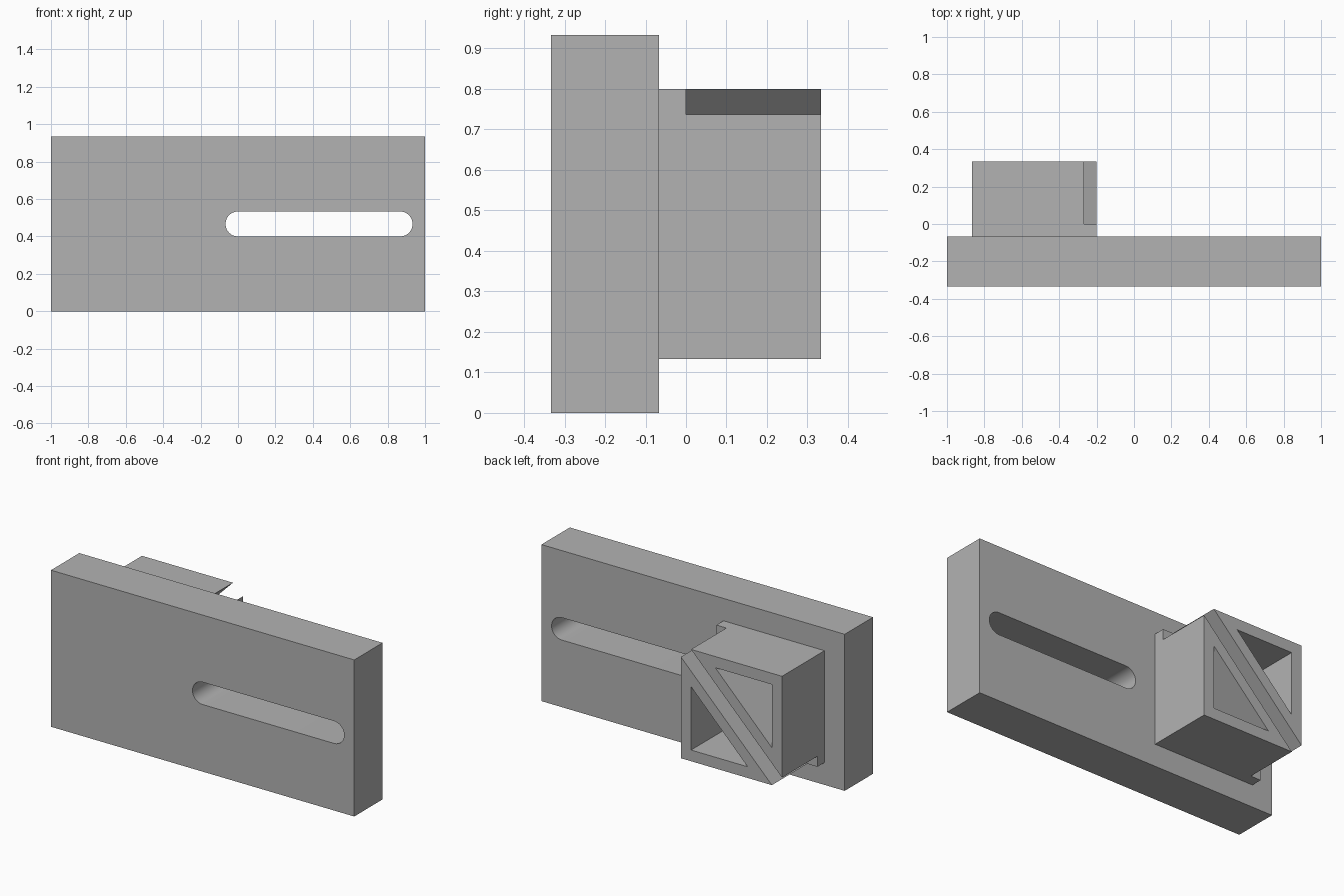
import bpy
import bmesh
import math

old = bpy.data.objects.get("Cube")
if old:
    bpy.data.objects.remove(old, do_unlink=True)

grey = bpy.data.materials.new("plain_grey")
grey.use_nodes = True
GREY = (0.45, 0.45, 0.45, 1)
grey.diffuse_color = GREY
grey.node_tree.nodes["Principled BSDF"].inputs["Base Color"].default_value = GREY


def prism(name, outline, y0, y1):
    """Extrude an (x, z) outline from y0 to y1."""
    bm = bmesh.new()
    face = bm.faces.new([bm.verts.new((x, y0, z)) for x, z in outline])
    new = bmesh.ops.extrude_face_region(bm, geom=[face])["geom"]
    moved = [v for v in new if isinstance(v, bmesh.types.BMVert)]
    bmesh.ops.translate(bm, verts=moved, vec=(0, y1 - y0, 0))
    bmesh.ops.recalc_face_normals(bm, faces=bm.faces)
    mesh = bpy.data.meshes.new(name)
    bm.to_mesh(mesh)
    bm.free()
    mesh.materials.append(grey)
    obj = bpy.data.objects.new(name, mesh)
    bpy.context.collection.objects.link(obj)
    return obj


def rect(x0, x1, z0, z1):
    return [(x0, z0), (x1, z0), (x1, z1), (x0, z1)]


def carve(obj, cutters):
    """Cut the cutters out of obj, then bake the result and remove them."""
    for cutter in cutters:
        cutter.hide_render = True
        mod = obj.modifiers.new(cutter.name, "BOOLEAN")
        mod.operation = "DIFFERENCE"
        mod.solver = "EXACT"
        mod.object = cutter
    graph = bpy.context.evaluated_depsgraph_get()
    baked = bpy.data.meshes.new_from_object(obj.evaluated_get(graph))
    obj.modifiers.clear()
    obj.data = baked
    for cutter in cutters:
        bpy.data.objects.remove(cutter, do_unlink=True)


# Upright plate with a long round-ended slot
FRONT, PLATE_BACK, BLOCK_BACK = -1 / 3, -1 / 15, 1 / 3
plate = prism("upright_plate", rect(-1, 1, 0, 14 / 15), FRONT, PLATE_BACK)
RADIUS, SLOT_Z, STEPS = 1 / 15, 7 / 15, 24
slot = []
for centre, start in ((13 / 15, -math.pi / 2), (0, math.pi / 2)):
    for i in range(STEPS + 1):
        a = start + math.pi * i / STEPS
        slot.append((centre + RADIUS * math.cos(a), SLOT_Z + RADIUS * math.sin(a)))
carve(plate, [prism("slot_cutter", slot, FRONT - 0.1, PLATE_BACK + 0.1)])

# Square block on the back of the plate
CX, CZ, HALF = -8 / 15, 7 / 15, 1 / 3
block = prism("rear_block", rect(CX - HALF, CX + HALF, CZ - HALF, CZ + HALF),
              PLATE_BACK, BLOCK_BACK)


def turned(points):
    """Half turn about the middle of the block."""
    return [(2 * CX - x, 2 * CZ - z) for x, z in points]


# Diagonal groove from corner to corner, and a triangular pocket on each side
edge = [(CX + HALF + 0.1, 0.838), (CX - HALF - 0.033, 0.033)]
pocket = [(-0.267, 0.2), (-0.267, 0.577), (-0.64, 0.2)]
outlines = {
    "groove_cutter": edge + turned(edge),
    "lower_pocket_cutter": pocket,
    "upper_pocket_cutter": turned(pocket),
}
carve(block, [prism(n, o, 0, BLOCK_BACK + 0.1) for n, o in outlines.items()])

# Round slot ends smooth, all other edges sharp
bpy.ops.object.select_all(action="DESELECT")
plate.select_set(True)
bpy.context.view_layer.objects.active = plate
bpy.ops.object.shade_smooth_by_angle(angle=math.radians(30))
